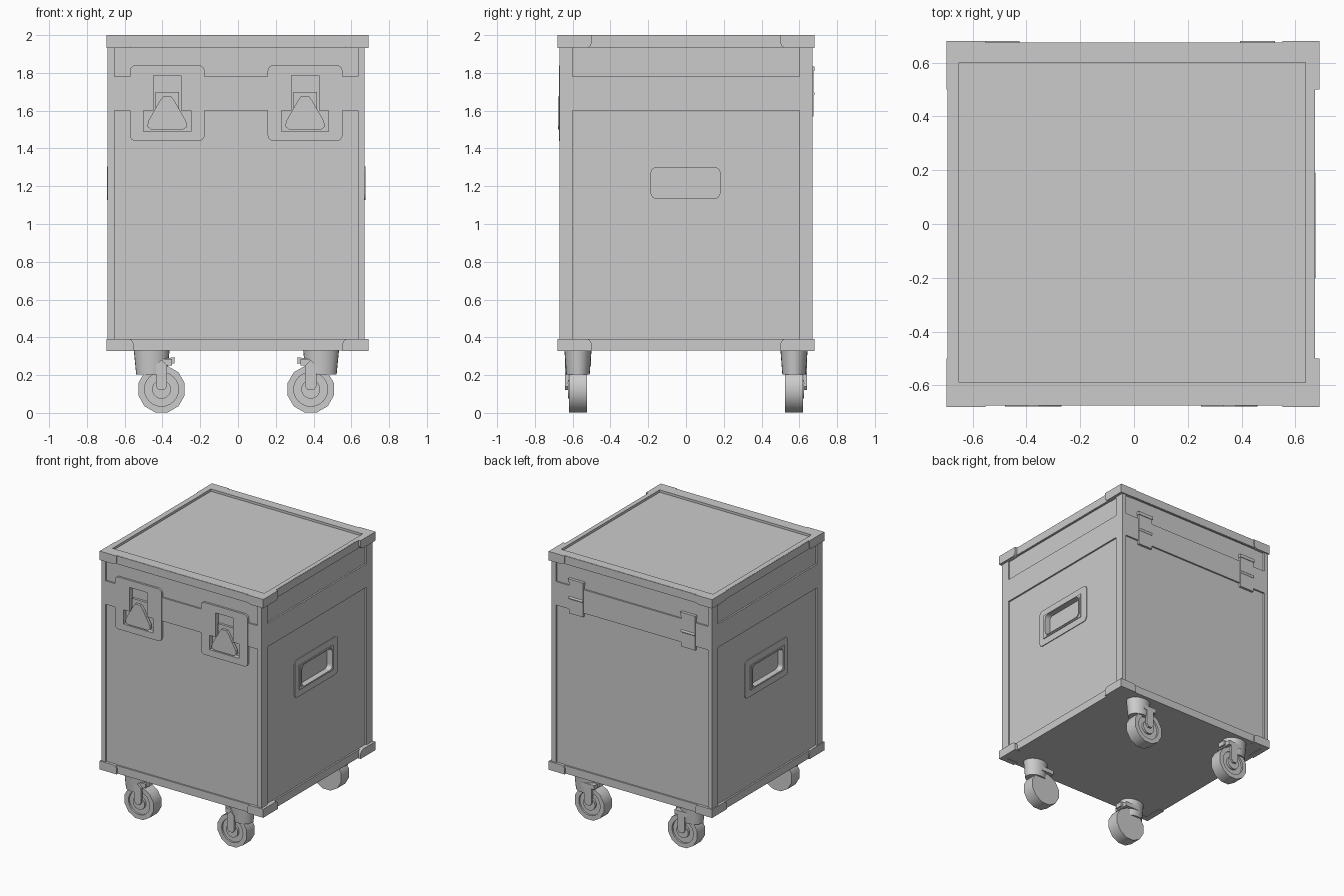
import bpy, bmesh, math
from mathutils import Vector

cube = bpy.data.objects.get("Cube")
if cube:
    bpy.data.objects.remove(cube, do_unlink=True)

grey = bpy.data.materials.new("plain_grey")
grey.use_nodes = True
grey.diffuse_color = (0.6, 0.6, 0.6, 1)
grey.node_tree.nodes["Principled BSDF"].inputs["Base Color"].default_value = grey.diffuse_color

X0, X1, Y = -0.69, 0.67, 0.67      # case walls
Z0, ZT = 0.33, 2.0                 # case bottom and top
DEPTH = 0.012                      # panel recess


def finish(name, bm, smooth=False):
    bmesh.ops.recalc_face_normals(bm, faces=bm.faces)
    mesh = bpy.data.meshes.new(name)
    bm.to_mesh(mesh)
    bm.free()
    mesh.materials.append(grey)
    ob = bpy.data.objects.new(name, mesh)
    bpy.context.scene.collection.objects.link(ob)
    if smooth:
        for o in bpy.context.selected_objects:
            o.select_set(False)
        ob.select_set(True)
        bpy.context.view_layer.objects.active = ob
        bpy.ops.object.shade_smooth_by_angle(angle=math.radians(35))
    return ob


def prism(name, pts, axis, a, b, smooth=False):
    """Extrude a flat outline along an axis from a to b."""
    place = {"X": lambda u, v, w: (w, u, v),
             "Y": lambda u, v, w: (u, w, v),
             "Z": lambda u, v, w: (u, v, w)}[axis]
    bm = bmesh.new()
    face = bm.faces.new([bm.verts.new(place(u, v, a)) for u, v in pts])
    ext = bmesh.ops.extrude_face_region(bm, geom=[face])
    move = Vector(place(0, 0, b - a))
    bmesh.ops.translate(bm, vec=move, verts=[g for g in ext["geom"] if isinstance(g, bmesh.types.BMVert)])
    return finish(name, bm, smooth)


def rect(u0, v0, u1, v1):
    return [(u0, v0), (u1, v0), (u1, v1), (u0, v1)]


def rounded(u0, v0, u1, v1, r, n=4):
    pts = []
    centres = [(u1 - r, v1 - r), (u0 + r, v1 - r), (u0 + r, v0 + r), (u1 - r, v0 + r)]
    for q, (cu, cv) in enumerate(centres):
        for i in range(n + 1):
            t = (q + i / n) * math.pi / 2
            pts.append((cu + r * math.cos(t), cv + r * math.sin(t)))
    return pts


def circle(cu, cv, r, n, turn=0.0):
    return [(cu + r * math.cos(2 * math.pi * i / n + turn),
             cv + r * math.sin(2 * math.pi * i / n + turn)) for i in range(n)]


def cut(target, cutter):
    """Subtract the cutter from the target, then drop the cutter."""
    mod = target.modifiers.new("cut", "BOOLEAN")
    mod.operation = "DIFFERENCE"
    mod.solver = "EXACT"
    mod.object = cutter
    bpy.context.view_layer.objects.active = target
    bpy.ops.object.modifier_apply(modifier=mod.name)
    bpy.data.objects.remove(cutter, do_unlink=True)


# Case with recessed panels
case = prism("case_body", rect(X0, -Y, X1, Y), "Z", Z0, ZT)
for lo, hi in ((0.39, 1.6), (1.78, 1.935)):
    for s in (-1, 1):
        cut(case, prism("cutter", rect(-0.655, lo, 0.635, hi), "Y", s * (Y - DEPTH), s * (Y + 0.1)))
    cut(case, prism("cutter", rect(-0.6, lo, 0.6, hi), "X", X1 - DEPTH, X1 + 0.1))
    cut(case, prism("cutter", rect(-0.6, lo, 0.6, hi), "X", X0 - 0.1, X0 + DEPTH))
cut(case, prism("cutter", rect(-0.65, -0.59, 0.637, 0.6), "Z", ZT - 0.018, ZT + 0.1))

# Lid rim, slightly proud of the walls
rim = prism("lid_rim", rect(X0 - 0.003, -Y - 0.004, X1 + 0.003, Y + 0.004), "Z", 1.938, ZT - 0.001)
cut(rim, prism("cutter", rect(-0.65, -0.59, 0.637, 0.6), "Z", 1.9, ZT + 0.1))

# Front latches
for side, c in (("right", -0.375), ("left", 0.355)):
    dish = prism(side + "_latch_dish", rounded(c - 0.198, 1.44, c + 0.198, 1.84, 0.03), "Y", -Y - 0.003, -Y + DEPTH + 0.002)
    tee = [(c - 0.125, 1.49), (c + 0.125, 1.49), (c + 0.125, 1.6), (c + 0.073, 1.6),
           (c + 0.073, 1.785), (c - 0.073, 1.785), (c - 0.073, 1.6), (c - 0.125, 1.6)]
    cut(dish, prism("cutter", tee, "Y", -Y - 0.1, -Y + 0.1))
    cut(case, prism("cutter", tee, "Y", -Y - 0.1, -Y + 0.03))
    prism(side + "_latch_base", rect(c - 0.062, 1.5, c + 0.062, 1.7), "Y", -Y + 0.012, -Y + 0.032)
    half = [(0.085, 1.5), (0.105, 1.515), (0.1, 1.545), (0.04, 1.65), (0.022, 1.675)]
    wing = [(c + u, v) for u, v in half] + [(c - u, v) for u, v in reversed(half)]
    prism(side + "_latch_wing", wing, "Y", -Y - 0.008, -Y + 0.014)

# Side handles
for side, wall, s in (("right", X0, -1), ("left", X1, 1)):
    floor = wall - s * (DEPTH + 0.002)
    hole = rounded(-0.185, 1.135, 0.18, 1.3, 0.03)
    plate = prism(side + "_handle_dish", rounded(-0.26, 1.07, 0.26, 1.36, 0.03), "X", floor, wall - s * 0.006)
    frame = prism(side + "_handle_frame", rect(-0.21, 1.12, 0.2, 1.31), "X", floor, wall)
    ring = prism(side + "_handle_ring", rounded(-0.2, 1.128, 0.192, 1.305, 0.035), "X", floor, wall + s * 0.004)
    for ob in (plate, frame, ring):
        cut(ob, prism("cutter", hole, "X", wall - s * 0.1, wall + s * 0.1))
    cut(case, prism("cutter", hole, "X", wall - s * 0.04, wall + s * 0.1))

# Back hinges: two leaves, a knuckle and end lips
for side, c in (("right", -0.49), ("left", 0.46)):
    for part, lo, hi in (("upper", 1.7, 1.81), ("lower", 1.57, 1.68)):
        prism(f"{side}_hinge_{part}_leaf", rect(c - 0.06, lo, c + 0.06, hi), "Y", Y - DEPTH, Y + 0.006)
    prism(side + "_hinge_knuckle", circle(Y, 1.69, 0.011, 12), "X", c - 0.06, c + 0.06, True)
    prism(side + "_hinge_lip", rect(c - 0.065, 1.81, c + 0.065, 1.835), "Y", Y - DEPTH, Y + 0.011)

# Corner guards: a front or back plate and a side plate each
for level, lo, hi in (("bottom", Z0 - 0.003, 0.392), ("top", 1.932, ZT)):
    for xs, side, outer in ((-1, "right", -0.697), (1, "left", 0.69)):
        for ys, end in ((-1, "front"), (1, "back")):
            name = f"{level}_{end}_{side}_corner"
            # outline with the inner corner rounded towards the wall
            def guard(edge, inner):
                d = 0.03 if inner > edge else -0.03
                near, far = (hi, lo) if level == "top" else (lo, hi)
                k = 0.03 if far > near else -0.03
                arc = [(inner - d + d * math.cos(t * math.pi / 8), far - k + k * math.sin(t * math.pi / 8)) for t in range(5)]
                return [(edge, near), (inner, near)] + arc + [(edge, far)]
            prism(name + "_face", guard(outer, xs * 0.553), "Y", ys * (Y - 0.03), ys * (Y + 0.01))
            prism(name + "_side", guard(ys * (Y + 0.01), ys * 0.5), "X", outer - xs * 0.045, outer)

# Casters
for xs, side, mount_x, wheel_x in ((-1, "right", -0.457, -0.405), (1, "left", 0.44, 0.385)):
    for ys, end in ((-1, "front"), (1, "back")):
        name = f"{end}_{side}_caster"
        y = ys * 0.572
        bm = bmesh.new()
        bmesh.ops.create_cone(bm, cap_ends=True, segments=24, radius1=0.062, radius2=0.072, depth=0.13)
        bmesh.ops.scale(bm, vec=(1.32, 1, 1), verts=bm.verts)
        bmesh.ops.translate(bm, vec=(mount_x, y, 0.268), verts=bm.verts)
        finish(name + "_mount", bm, True)
        # wheel with a recessed ring and a hub on the outer side
        wheel = prism(name + "_wheel", circle(wheel_x, 0.125, 0.127, 12, math.pi / 12), "Y", y - 0.048, y + 0.048, True)
        cut(wheel, prism("cutter", circle(wheel_x, 0.125, 0.09, 24), "Y", y + ys * 0.034, y + ys * 0.1))
        prism(name + "_hub", circle(wheel_x, 0.125, 0.05, 20), "Y", y + ys * 0.02, y + ys * 0.052, True)
        # fork arm on the outer side, bridge over the wheel and brake lever
        w = wheel_x
        arm = [(w - 0.03, 0.14), (w - 0.015, 0.12), (w + 0.015, 0.12), (w + 0.03, 0.14),
               (w + 0.03, 0.25), (w + xs * 0.0, 0.28), (w - 0.03, 0.25)]
        prism(name + "_fork_arm", arm, "Y", y + ys * 0.05, y + ys * 0.068)
        prism(name + "_bridge", rect(w - 0.055, 0.252, w + 0.055, 0.285), "Y", y - 0.05, y + 0.068)
        tip = w - xs * 0.07
        prism(name + "_brake_lever", [(w, 0.265), (tip, 0.26), (tip, 0.295), (w, 0.285)], "Y", y - 0.03, y + 0.03)
